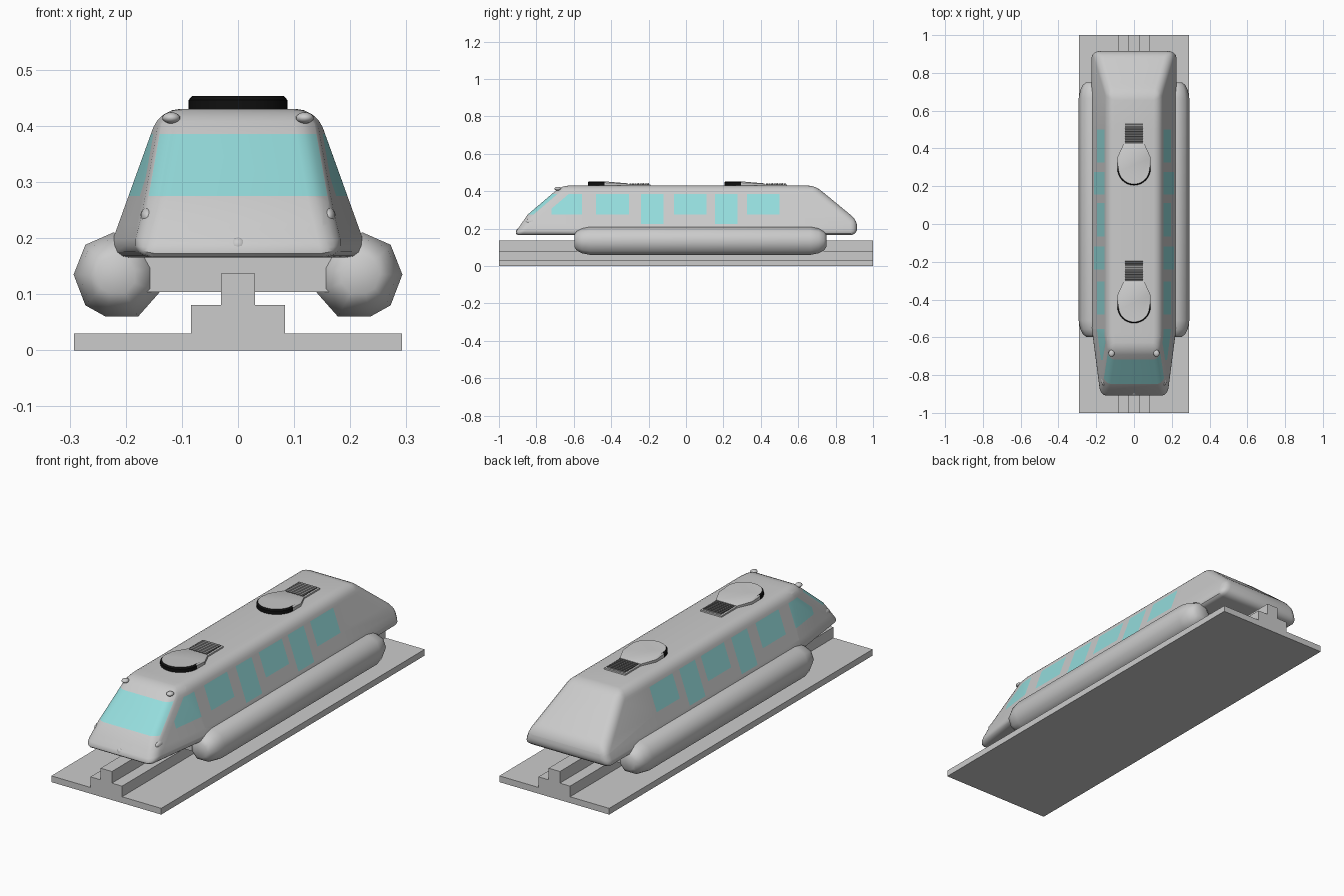
import bpy, bmesh, math
from mathutils import Vector, Matrix

if "Cube" in bpy.data.objects:
    bpy.data.objects.remove(bpy.data.objects["Cube"])


def material(name, rgb):
    m = bpy.data.materials.new(name)
    m.diffuse_color = (*rgb, 1)
    m.use_nodes = True
    m.node_tree.nodes["Principled BSDF"].inputs["Base Color"].default_value = m.diffuse_color
    return m


GREY = material("light_grey", (0.6, 0.6, 0.6))
GLASS = material("teal_glass", (0.3, 0.72, 0.72))
BLACK = material("black", (0.005, 0.005, 0.005))
DARK = material("dark_grey", (0.16, 0.16, 0.16))


def finish(bm, name, mats, angle=30):
    bmesh.ops.recalc_face_normals(bm, faces=bm.faces[:])
    me = bpy.data.meshes.new(name)
    bm.to_mesh(me)
    bm.free()
    ob = bpy.data.objects.new(name, me)
    bpy.context.collection.objects.link(ob)
    for m in mats:
        me.materials.append(m)
    bpy.ops.object.select_all(action='DESELECT')
    ob.select_set(True)
    bpy.context.view_layer.objects.active = ob
    bpy.ops.object.shade_smooth_by_angle(angle=math.radians(angle))
    return ob


def loft(bm, rings):
    """Skin a list of closed rings and cap both ends."""
    vs = [[bm.verts.new(p) for p in r] for r in rings]
    n = len(vs[0])
    for a, b in zip(vs, vs[1:]):
        for i in range(n):
            bm.faces.new((a[i], a[(i + 1) % n], b[(i + 1) % n], b[i]))
    bm.faces.new(vs[0])
    bm.faces.new(vs[-1])


def box(bm, x, y, z):
    """Box from (low, high) ranges."""
    m = Matrix.Translation([(a + b) / 2 for a, b in (x, y, z)])
    m = m @ Matrix.Diagonal([b - a for a, b in (x, y, z)] + [1])
    return bmesh.ops.create_cube(bm, size=1, matrix=m)['verts']


def bisect(bm, co, no, clear=False):
    r = bmesh.ops.bisect_plane(bm, geom=bm.verts[:] + bm.edges[:] + bm.faces[:],
                               dist=1e-5, plane_co=co, plane_no=no, clear_outer=clear)
    if clear:
        cut = [g for g in r['geom_cut'] if isinstance(g, bmesh.types.BMEdge)]
        bmesh.ops.holes_fill(bm, edges=cut)


# Car body: a block trimmed by planes, then rounded
bm = bmesh.new()
box(bm, (-0.5, 0.5), (-1.2, 0.915), (0.165, 0.43))
for s in (-1, 1):
    bisect(bm, (s * 0.294, 0, 0), (s, 0, 0.36), True)            # leaning sides
    bisect(bm, (s * 0.3595, 0, 0), (s, -0.13, 0.33), True)       # narrowing nose
bisect(bm, (0, -0.85, 0.27), (0, -1, 0.69), True)                # hood
bisect(bm, (0, -0.85, 0.272), (0, -1, 1.17), True)               # windscreen slope
bisect(bm, (0, 0.915, 0.245), (0, 0.185, 0.225), True)           # tail slope
bmesh.ops.recalc_face_normals(bm, faces=bm.faces[:])
edges = [e for e in bm.edges if e.calc_face_angle(0) > 0.33]
bmesh.ops.bevel(bm, geom=edges, offset=0.035, offset_type='OFFSET', segments=4,
                profile=0.5, affect='EDGES', clamp_overlap=True)

# Windows: cut the shell along the window edges and colour by position
WINDOWS = [(-0.48, -0.305, 0.275), (-0.24, -0.12, 0.225), (-0.065, 0.11, 0.275),
           (0.155, 0.275, 0.225), (0.325, 0.5, 0.275)]
CAB = (-0.72, -0.555)
TOP = 0.385
for z in (0.225, 0.275, TOP):
    bisect(bm, (0, 0, z), (0, 0, 1))
for y in [v for w in WINDOWS for v in w[:2]] + list(CAB):
    bisect(bm, (0, y, 0), (0, 1, 0))
for d in (0.03, 0.09):
    bisect(bm, (0, -0.85 + d, 0.272), (0, 1, -1.17))
bmesh.ops.recalc_face_normals(bm, faces=bm.faces[:])
for f in bm.faces:
    c = f.calc_center_median()
    back = c.y + 0.85 - 1.17 * (c.z - 0.272)
    side = abs(f.normal.x) > 0.8 and c.z < TOP
    screen = 0.275 < c.z < TOP and back < 0.03
    cab = side and c.z > 0.275 and CAB[0] < c.y < CAB[1] and back > 0.09
    pane = side and any(a < c.y < b and c.z > z for a, b, z in WINDOWS)
    f.material_index = int(screen or cab or pane)
finish(bm, "car_body", [GREY, GLASS])

# Side pontoons with rounded ends
PROFILE = [(0.293, 0.135), (0.272, 0.188), (0.222, 0.21), (0.165, 0.195), (0.14, 0.15),
           (0.14, 0.103), (0.178, 0.06), (0.236, 0.06), (0.272, 0.08)]
ENDS = [(0, 0.45), (0.012, 0.68), (0.04, 0.88), (0.085, 1)]
stations = [(-0.597 + d, k) for d, k in ENDS] + [(0.75 - d, k) for d, k in reversed(ENDS)]
for s, name in ((-1, "left_pontoon"), (1, "right_pontoon")):
    bm = bmesh.new()
    loft(bm, [[(s * (0.22 + (x - 0.22) * k), y, 0.135 + (z - 0.135) * k)
               for x, z in PROFILE] for y, k in stations])
    finish(bm, name, [GREY], 50)

# Bridge joining the pontoons under the floor
bm = bmesh.new()
box(bm, (-0.17, 0.17), (-0.57, 0.72), (0.104, 0.18))
finish(bm, "underframe", [GREY])

# Track: stepped profile
half = [(0.292, 0), (0.292, 0.03), (0.084, 0.03), (0.084, 0.081), (0.03, 0.081), (0.03, 0.137)]
outline = half + [(-x, z) for x, z in reversed(half)]
bm = bmesh.new()
loft(bm, [[(x, y, z) for x, z in outline] for y in (-1, 1)])
finish(bm, "track", [GREY])

# Roof units: rounded cowl with black front band, louvred grille behind
for y0, name in ((-0.437, "front"), (0.293, "rear")):
    arc = [(-0.088 * math.cos(math.pi * i / 16), -0.088 * math.sin(math.pi * i / 16))
           for i in range(17)]
    plan = arc + [(0.088, 0.06), (0.056, 0.13), (-0.056, 0.13), (-0.088, 0.06)]
    bm = bmesh.new()
    loft(bm, [[(x * k, y0 + y * k, z - t * max(y, 0)) for x, y in plan]
              for k, z, t in ((1, 0.42, 0), (1, 0.446, 0.05), (0.93, 0.453, 0.08))])
    for f in bm.faces:
        c = f.calc_center_median()
        f.material_index = int(len(f.verts) == 4 and c.y < y0 and abs(c.z - 0.45) > 0.0)
    finish(bm, name + "_roof_cowl", [GREY, BLACK])

    bm = bmesh.new()
    box(bm, (-0.056, 0.056), (y0 + 0.12, y0 + 0.248), (0.42, 0.437))
    finish(bm, name + "_grille_base", [GREY])
    bm = bmesh.new()
    for i in range(8):
        y = y0 + 0.14 + i * 0.0135
        vs = box(bm, (-0.047, 0.047), (y - 0.005, y + 0.005), (0.436, 0.442))
        bmesh.ops.rotate(bm, verts=vs, cent=(0, y, 0.439),
                         matrix=Matrix.Rotation(math.radians(20), 3, 'X'))
    finish(bm, name + "_grille_slats", [DARK])

# Lamps on the nose
LAMPS = [("lower_lamp", 0, -0.892, 0.187, (0.016, 0.016, 0.015)),
         ("lower_lamp", 0.09, -0.888, 0.187, (0.016, 0.016, 0.015)),
         ("side_lamp", 0.161, -0.825, 0.238, (0.013, 0.032, 0.017)),
         ("roof_lamp", 0.119, -0.685, 0.414, (0.016, 0.018, 0.01))]
for name, x, y, z, r in LAMPS:
    for s in ((-1, 1) if x else (1,)):
        bm = bmesh.new()
        bmesh.ops.create_uvsphere(bm, u_segments=16, v_segments=10, radius=1,
                                  matrix=Matrix.Translation((s * x, y, z)) @ Matrix.Diagonal((*r, 1)))
        finish(bm, name, [GREY], 60)
